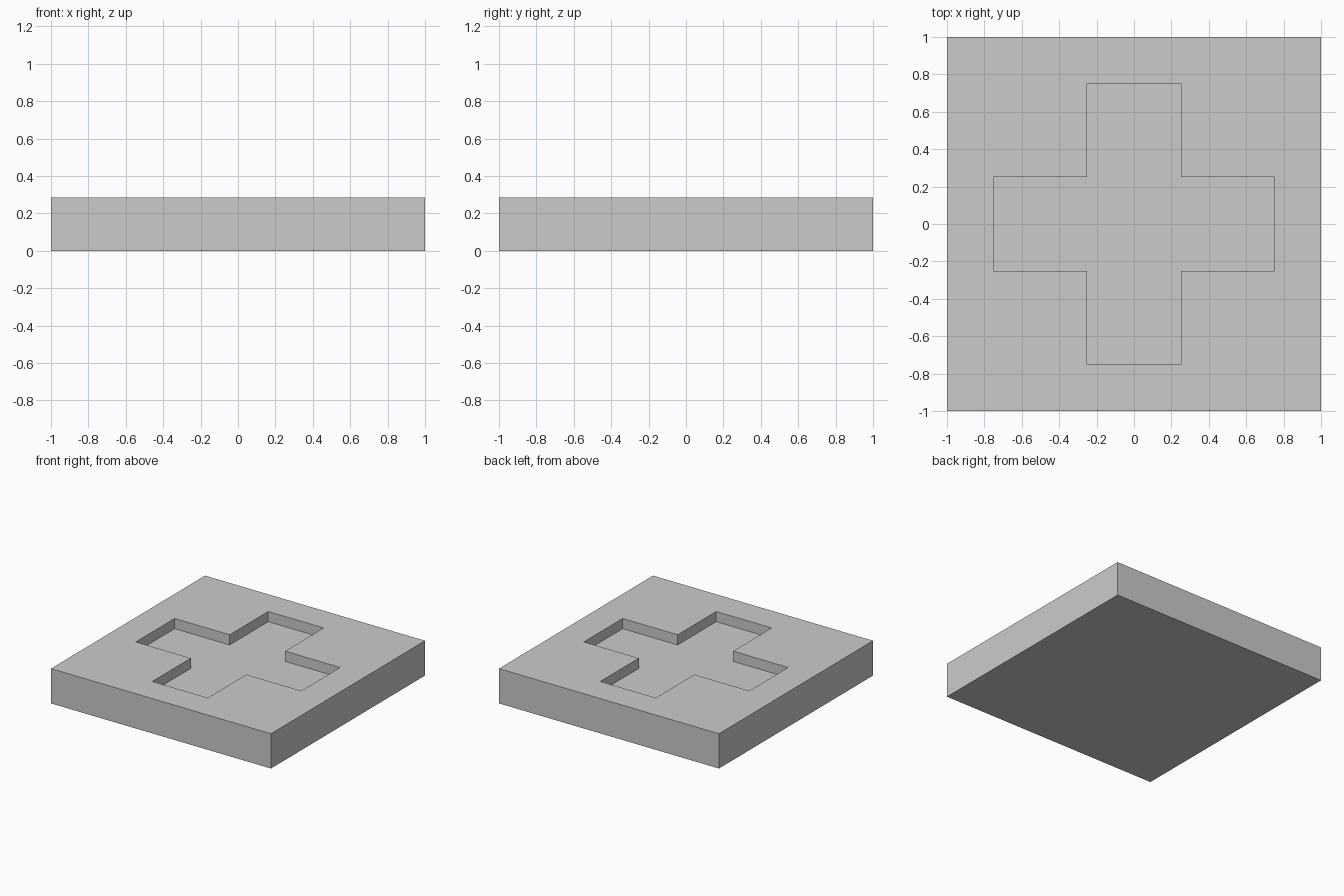
import bpy, bmesh

if "Cube" in bpy.data.objects:
    bpy.data.objects.remove(bpy.data.objects["Cube"])

HEIGHT = 0.286   # slab thickness
DEPTH = 0.084    # recess depth
LONG, HALF = 0.752, 0.252   # cross reach and half arm width


def prism(name, profile, z0, z1):
    """Extrude a flat outline between two heights."""
    bm = bmesh.new()
    base = bm.faces.new([bm.verts.new((x, y, z0)) for x, y in profile])
    top = bmesh.ops.extrude_face_region(bm, geom=[base], use_keep_orig=True)["geom"]
    verts = [v for v in top if isinstance(v, bmesh.types.BMVert)]
    bmesh.ops.translate(bm, verts=verts, vec=(0, 0, z1 - z0))
    bmesh.ops.recalc_face_normals(bm, faces=bm.faces)
    mesh = bpy.data.meshes.new(name)
    bm.to_mesh(mesh)
    bm.free()
    obj = bpy.data.objects.new(name, mesh)
    bpy.context.collection.objects.link(obj)
    return obj


# Square slab
slab = prism("slab", [(-1, -1), (1, -1), (1, 1), (-1, 1)], 0, HEIGHT)

# Cross outline: one corner group turned through four quarters
cross = []
x_axis, y_axis = 1, 0
for _ in range(4):
    for u, v in ((LONG, -HALF), (LONG, HALF), (HALF, HALF)):
        cross.append((u * x_axis - v * y_axis, u * y_axis + v * x_axis))
    x_axis, y_axis = -y_axis, x_axis

# Cross-shaped recess cut into the top
cutter = prism("recess_cutter", cross, HEIGHT - DEPTH, HEIGHT + 0.1)
cutter.hide_render = True
cutter.hide_set(True)
cutter.display_type = 'WIRE'

recess = slab.modifiers.new("recess", 'BOOLEAN')
recess.operation = 'DIFFERENCE'
recess.solver = 'EXACT'
recess.object = cutter
